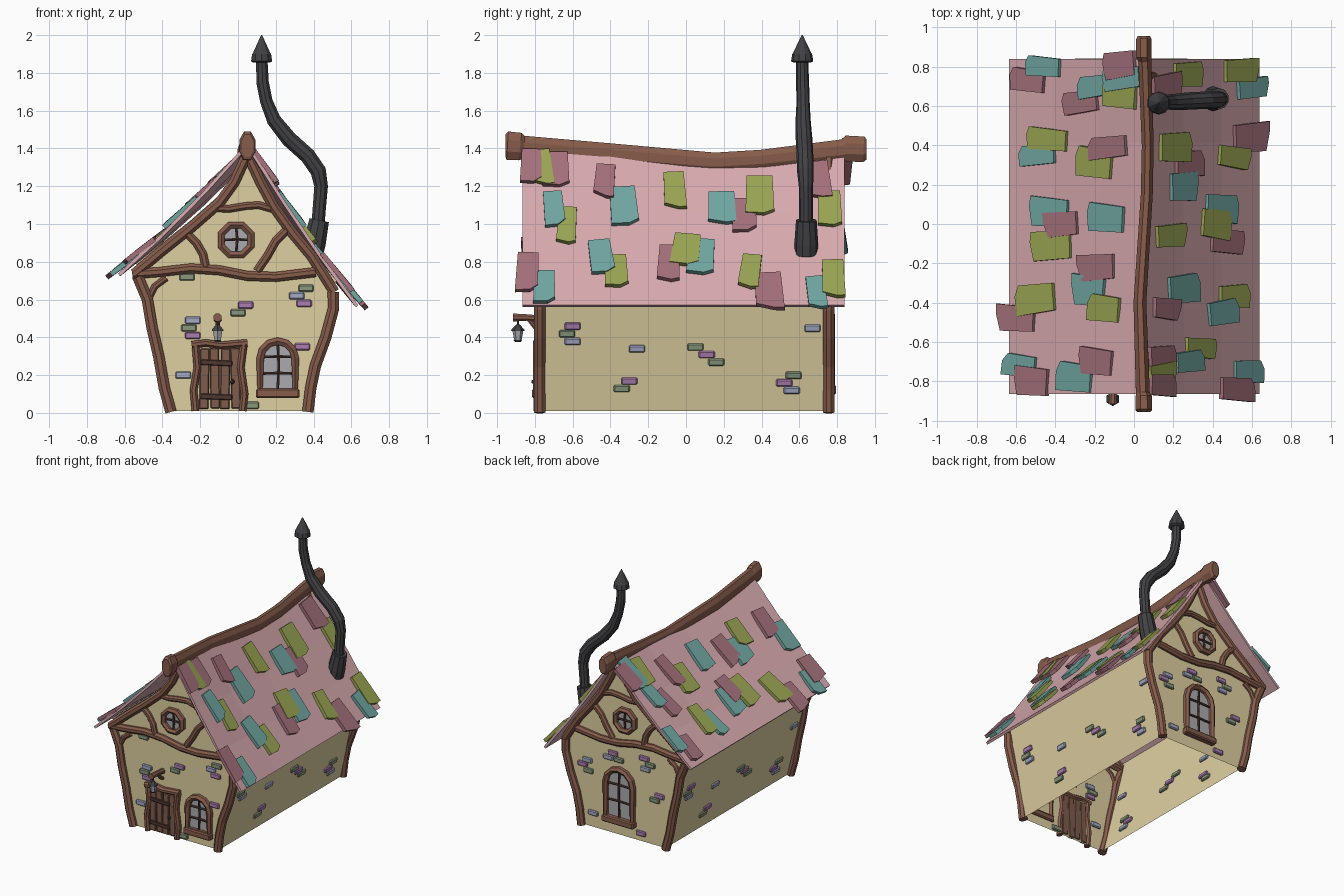
import bpy, bmesh, math, random
from mathutils import Vector, Matrix

if "Cube" in bpy.data.objects:
    bpy.data.objects.remove(bpy.data.objects["Cube"])

random.seed(4)
RGB = dict(wall=(222, 207, 160), wood=(133, 92, 76), roof=(214, 168, 173), olive=(152, 163, 84),
           teal=(112, 165, 160), rose=(162, 112, 122), iron=(68, 68, 71), glass=(170, 170, 174),
           purple=(172, 125, 176), blue=(162, 168, 195), green=(135, 152, 125), plank=(126, 92, 78),
           strap=(78, 58, 52))
MATS = {}
for key, c in RGB.items():
    m = bpy.data.materials.new(key)
    m.diffuse_color = [(v / 255) ** 2.2 for v in c] + [1]
    m.use_nodes = True
    m.node_tree.nodes["Principled BSDF"].inputs["Base Color"].default_value = m.diffuse_color
    MATS[key] = m


def make(name, bm, col):
    bmesh.ops.recalc_face_normals(bm, faces=bm.faces)
    me = bpy.data.meshes.new(name)
    bm.to_mesh(me)
    bm.free()
    me.materials.append(MATS[col])
    ob = bpy.data.objects.new(name, me)
    bpy.context.collection.objects.link(ob)
    return ob


def box(name, centre, size, col, rot=0, bevel=0):
    bm = bmesh.new()
    bmesh.ops.create_cube(bm, size=1)
    bm.transform(Matrix.Translation(centre) @ Matrix.Rotation(rot, 4, 'Y') @ Matrix.Diagonal((*size, 1)))
    ob = make(name, bm, col)
    if bevel:
        mod = ob.modifiers.new("bevel", 'BEVEL')
        mod.width, mod.segments = bevel, 1
    return ob


def sweep(name, pts, radii, col, ref=(0, 1, 0), flat=1.0, sides=8, closed=False):
    """Tube along pts; flat scales the section along the ref axis."""
    pts, ref, n = [Vector(p) for p in pts], Vector(ref), len(pts)
    if not isinstance(radii, (list, tuple)):
        radii = [radii] * n
    bm, rings = bmesh.new(), []
    for i, p in enumerate(pts):
        a = pts[i - 1] if closed or i else p
        b = pts[(i + 1) % n] if closed or i < n - 1 else p
        t = (b - a).normalized()
        u = t.cross(ref).normalized()
        v = u.cross(t)
        r = radii[i] / math.cos(math.pi / sides)
        ang = [(k + .5) * 2 * math.pi / sides for k in range(sides)]
        rings.append([bm.verts.new(p + u * r * math.cos(g) + v * r * flat * math.sin(g)) for g in ang])
    for i in range(n if closed else n - 1):
        A, B = rings[i], rings[(i + 1) % n]
        for k in range(sides):
            bm.faces.new((A[k], A[(k + 1) % sides], B[(k + 1) % sides], B[k]))
    if not closed:
        bm.faces.new(rings[0])
        bm.faces.new(rings[-1])
    return make(name, bm, col)


# Wall shell, open underneath
FRONT, BACK = -.77, .75
outline = [(-.35, .01), (-.54, .79), (-.25, 1.02), (-.08, 1.17), (.05, 1.37), (.2, 1.12), (.34, .93),
           (.52, .70), (.375, .01)]
bm = bmesh.new()
f = [bm.verts.new((x, FRONT, z)) for x, z in outline]
b = [bm.verts.new((x, BACK, z)) for x, z in outline]
bm.faces.new(f)
bm.faces.new(b)
for i in (0, len(f) - 2):
    bm.faces.new((f[i], f[i + 1], b[i + 1], b[i]))
make("walls", bm, "wall")


# Roof planes with a sagging ridge
def roof_point(side, t, y):
    xe, ze = (.63, .565) if side > 0 else (-.63, .73)
    ridge = 1.335 + .09 * (y - .1) ** 2
    return Vector((.05 + (xe - .05) * t, y, ridge * (1 - t) + ze * t - .025 * math.sin(math.pi * t)))


for side in (-1, 1):
    bm = bmesh.new()
    grid = [[bm.verts.new(roof_point(side, i / 3, -.865 + 1.705 * j / 4)) for j in range(5)] for i in range(4)]
    for i in range(3):
        for j in range(4):
            bm.faces.new((grid[i][j], grid[i + 1][j], grid[i + 1][j + 1], grid[i][j + 1]))
    ob = make("roof_right" if side > 0 else "roof_left", bm, "roof")
    mod = ob.modifiers.new("thickness", 'SOLIDIFY')
    mod.thickness, mod.offset = .018, 0


# Loose roof tiles: slanted slabs whose lower ends lift off the roof
def tile(side, t, y, col):
    p = roof_point(side, t, y)
    d = (roof_point(side, t + .05, y) - roof_point(side, t - .05, y)).normalized()
    a = Vector((0, 1, 0))
    nrm = d.cross(a).normalized()
    nrm *= 1 if nrm.z > 0 else -1
    w, h = random.uniform(.05, .078), random.uniform(.095, .12)
    yaw, skew = random.uniform(-.12, .12), random.uniform(-.02, .02)
    shape = [(-w * .9, -h), (w * .9, -h), (w, h + skew), (w * .3, h + .015), (-w, h - skew)]
    bm, lo, hi = bmesh.new(), [], []
    for u, v in shape:
        q = p + a * (u + yaw * v) + d * (v - yaw * u)
        lift = .004 + (.014 if v > 0 else 0)
        lo.append(bm.verts.new(q + nrm * lift))
        hi.append(bm.verts.new(q + nrm * (lift + .026)))
    bm.faces.new(lo)
    bm.faces.new(hi)
    for i in range(5):
        bm.faces.new((lo[i], lo[i - 1], hi[i - 1], hi[i]))
    make("roof_tile", bm, col)


KEY = dict(r="rose", t="teal", o="olive")
right = ("r-82,130 o-76,135 r-69,131 r-43,125 t-33,113 o-6,122 t19,113 r31,109 o39,119 r69,125 o76,110 "
         "t-70,109 o-63,101 t-45,85 o-37,77 r-9,82 o0,90 t8,86 o34,77 r44,65 t69,64 o78,72 t-75,67 r-84,75")
left = ("80,44t 73,52r 70,18t 81,5r 74,3t 66,5o 62,25r 43,42o 35,47t 39,11r 31,18o 6,41t 0,35r -11,40o "
        "3,12t -22,17r -34,21t -43,13o -38,48o -48,58r -72,56t -80,50r -78,28t -70,17r")
for s in right.split():
    y, z = (float(v) / 100 for v in s[1:].split(","))
    tile(1, min(.94, max(.12, (1.38 - z) / .81)), y, KEY[s[0]])
for s in left.split():
    y, x = (float(v) / 100 for v in s[:-1].split(","))
    tile(-1, max(.13, (.05 + x) / .68), y, KEY[s[-1]])

# Ridge beam
ridge = [(.05, -.955, 1.415), (.05, -.945, 1.415), (.05, -.88, 1.41), (.045, -.86, 1.405), (.03, -.4, 1.37),
         (.065, .15, 1.325), (.07, .4, 1.34), (.055, .83, 1.39), (.05, .85, 1.4), (.05, .94, 1.395), (.05, .955, 1.395)]
sweep("ridge_beam", ridge, [.06, .075, .073, .062, .057, .053, .053, .058, .068, .068, .055], "wood", (1, 0, 0), .57)

# Timber frame, same on both gables
timbers = [
    ("left_post", .03, [(-.355, .005), (-.39, .13), (-.42, .3), (-.455, .45), (-.48, .6), (-.53, .72)]),
    ("right_post", .03, [(.37, .005), (.385, .13), (.41, .25), (.465, .4), (.505, .55), (.505, .64)]),
    ("tie_beam", .026, [(-.56, .735), (-.42, .745), (-.25, .765), (-.1, .755), (.05, .725), (.2, .72), (.41, .745)]),
    ("left_rafter", .028, [(-.55, .735), (-.4, .86), (-.25, .98), (-.1, 1.11), (-.02, 1.22), (.045, 1.36)]),
    ("right_rafter", .028, [(.055, 1.36), (.12, 1.22), (.19, 1.09), (.29, .95), (.39, .83), (.51, .64)]),
    ("collar_beam", .02, [(-.13, 1.085), (-.05, 1.08), (.04, 1.095), (.11, 1.1), (.18, 1.08)]),
    ("left_brace", .022, [(-.28, .96), (-.22, .9), (-.185, .84), (-.17, .77)]),
    ("right_brace", .022, [(.26, .97), (.2, .91), (.155, .83), (.1, .75)]),
    ("left_knee", .018, [(-.475, .6), (-.44, .67), (-.38, .715)])]


# Windows: frame ring, glass pane and glazing bars
def window(name, cx, cz, shape, y, s, r, bars):
    pts = [(cx + x, y + s * .012, cz + z) for x, z in shape]
    sweep(name + "_frame", pts, r, "wood", closed=True, sides=6, flat=1.2)
    bm = bmesh.new()
    bm.faces.new([bm.verts.new((p[0], y + s * .006, p[2])) for p in pts])
    make(name + "_glass", bm, "glass")
    for x0, z0, x1, z1 in bars:
        mid = ((x0 + x1) / 2 + .006, (z0 + z1) / 2 + .004)
        path = [(cx + x, y + s * .012, cz + z) for x, z in ((x0, z0), mid, (x1, z1))]
        sweep(name + "_bar", path, .007, "strap", sides=6)


octagon = [(.085 * math.cos((k + .5) * math.pi / 4), .085 * math.sin((k + .5) * math.pi / 4)) for k in range(8)]


def arch(w, h):
    top = [(w * math.cos(k * math.pi / 6), h - w + w * math.sin(k * math.pi / 6)) for k in range(7)]
    return [(w, 0)] + top + [(-w, 0)]


for y, s, tag, cx, cz, w, h in ((FRONT, -1, "front", .21, .115, .093, .265), (BACK, 1, "back", .04, .135, .115, .385)):
    for name, r, path in timbers:
        sweep(f"{tag}_{name}", [(x, y + s * .005, z) for x, z in path], r, "wood")
    window(tag + "_round_window", -.01, .915, octagon, y, s, .019, [(-.07, 0, .07, 0), (0, -.07, 0, .07)])
    bars = [(0, 0, 0, h)] + [(-w, h * k, w, h * k) for k in (.35, .68)]
    window(tag + "_arched_window", cx, cz, arch(w, h), y, s, .02, bars)
    box(tag + "_window_sill", (cx, y + s * .015, cz - .012), (2 * w + .045, .06, .05), "wood", 0, .008)

# Door
for i in range(4):
    box("door_plank", (-.178 + i * .055, FRONT - .008, .18 + .004 * (i % 2)), (.05, .03, .32), "plank", .02 * (-1) ** i, .005)
for z, rot in ((.265, .05), (.085, .04)):
    box("door_strap", (-.115, FRONT - .025, z), (.17, .012, .03), "strap", rot, .004)
for name, path in (("left", [(-.225, .01), (-.235, .12), (-.215, .24), (-.225, .36)]),
                   ("right", [(.025, .01), (.035, .1), (.015, .24), (.03, .36)]),
                   ("top", [(-.245, .36), (-.17, .37), (-.09, .358), (.05, .37)])):
    sweep(f"door_frame_{name}", [(x, FRONT - .012, z) for x, z in path], .02, "wood", flat=1.3)
bm = bmesh.new()
bmesh.ops.create_icosphere(bm, subdivisions=1, radius=.014, matrix=Matrix.Translation((-.03, FRONT - .035, .165)))
make("door_knob", bm, "iron")

# Lantern hanging from a bracket
lx, ly = -.108, -.89
sweep("lantern_bracket", [(lx, -.76, .495), (lx, -.84, .505), (lx, -.915, .505)], [.02, .017, .021], "wood", (1, 0, 0))
sweep("lantern_brace", [(lx, -.77, .44), (lx, -.8, .455), (lx, -.835, .5)], .012, "wood", (1, 0, 0))
sweep("lantern_hook", [(lx, ly, .46), (lx, ly, .5)], .005, "iron", sides=6)
sweep("lantern_glass", [(lx, ly, .385), (lx, ly, .435)], [.017, .025], "glass", sides=6)
sweep("lantern_cap", [(lx, ly, .433), (lx, ly, .441), (lx, ly, .468)], [.031, .03, .008], "iron", sides=6)
sweep("lantern_base", [(lx, ly, .376), (lx, ly, .386)], [.014, .02], "iron", sides=6)

# Crooked stovepipe
pipe = [(.42, .635, .95), (.43, .635, 1.08), (.44, .635, 1.2), (.425, .632, 1.28), (.37, .63, 1.36), (.27, .625, 1.45),
        (.19, .62, 1.55), (.15, .62, 1.65), (.13, .617, 1.75), (.126, .615, 1.87)]
sweep("chimney_pipe", pipe, [.035, .035, .036, .042, .042, .042, .038, .033, .033, .03], "iron", sides=10)
sweep("chimney_collar", [(.39, .637, .84), (.405, .637, .9), (.43, .637, 1.02)], [.06, .06, .052], "iron", sides=10)
sweep("chimney_cap", [(.125, .615, z) for z in (1.855, 1.862, 1.9, 1.905, 2.0)], [.045, .056, .05, .046, .003], "iron", sides=10)

# Exposed bricks: letter is colour, then position along the wall and height
BR = dict(p="purple", b="blue", g="green")
bricks = {
    "front": "g-27,72 b-24,49 g-26,45 p-24,41 b-29,20 g36,66 b31,62 p35,58 p4,57 g0,53 p34,35 g7,4",
    "back": "p10,63 g5,59 b14,59 b32,52 p36,48 g31,44 p-17,66 g-22,62 b-18,58 p-30,40 g-26,36 b27,12 p-14,7",
    "right": "p-60,46 g-63,42 b-60,38 b-26,34 p-30,17 g-34,13 g5,35 p11,31 g16,27 g57,20 p52,16 b56,12 b67,45",
    "left": "p60,46 g63,42 b60,38 b26,34 p30,17 g34,13 g-5,35 p-11,31 g-16,27 g-57,20 p-52,16 b-56,12 b-67,45"}
for wall, text in bricks.items():
    for s in text.split():
        a, z = (float(v) / 100 for v in s[1:].split(","))
        if wall in ("front", "back"):
            box(wall + "_brick", (a, FRONT if wall == "front" else BACK, z), (.082, .03, .038), BR[s[0]], 0, .006)
        else:
            x0, x1, z1 = (.375, .52, .70) if wall == "right" else (-.35, -.54, .79)
            k = (x1 - x0) / (z1 - .01)
            box(wall + "_brick", (x0 + k * (z - .01), a, z), (.03, .085, .038), BR[s[0]], math.atan(k), .006)
